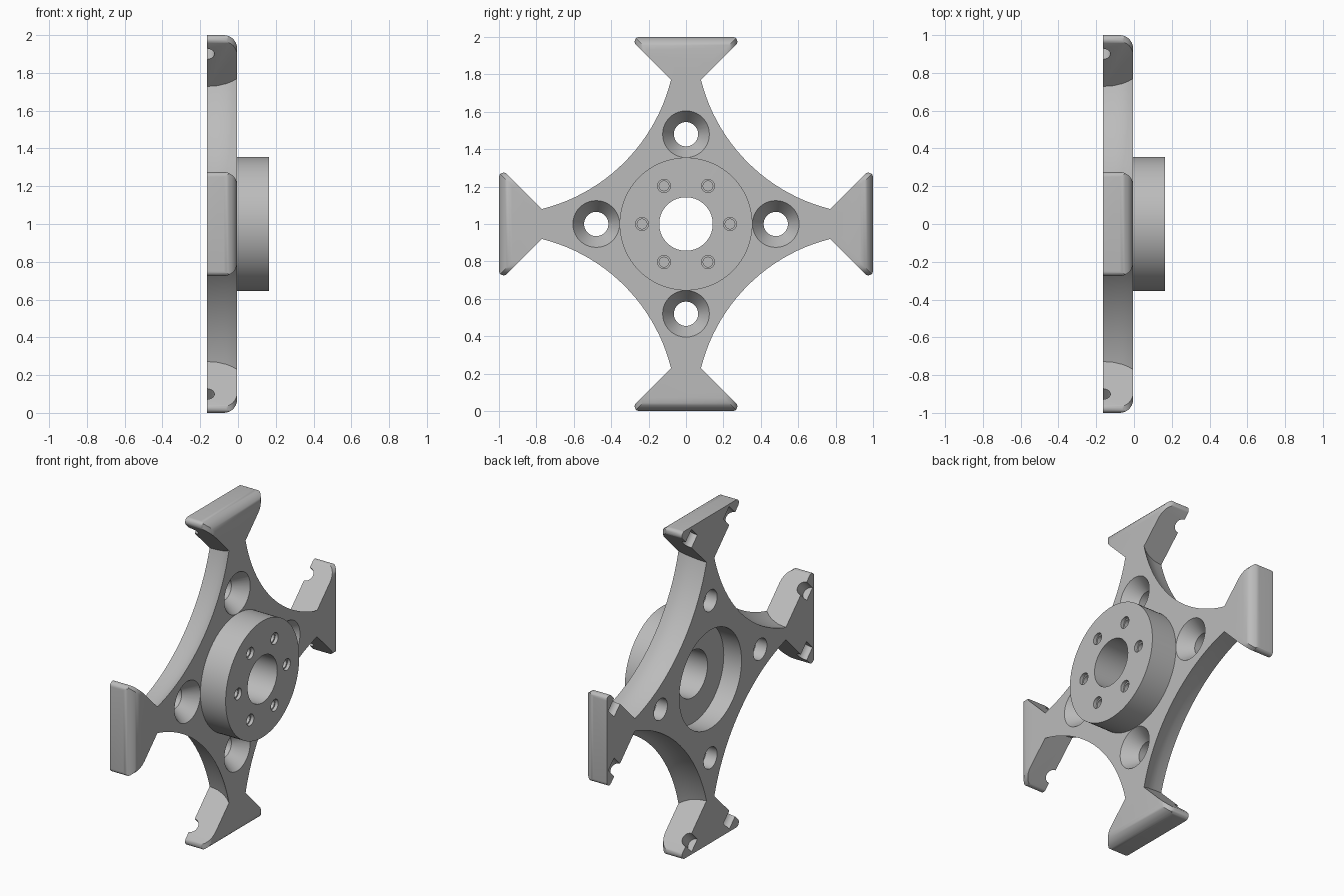
import bpy, bmesh, math
from mathutils import Matrix, Vector

if "Cube" in bpy.data.objects:
    bpy.data.objects.remove(bpy.data.objects["Cube"])

GREY = (0.5, 0.5, 0.5, 1)
mat = bpy.data.materials.new("machined grey")
mat.use_nodes = True
mat.diffuse_color = GREY
mat.node_tree.nodes["Principled BSDF"].inputs["Base Color"].default_value = GREY

BACK, FACE, TIP = -0.165, -0.005, 0.165
CENTRE = Matrix.Translation((0, 0, 1))


def make(name, bm, matrix=Matrix()):
    bm.transform(matrix)
    bmesh.ops.recalc_face_normals(bm, faces=bm.faces)
    mesh = bpy.data.meshes.new(name)
    bm.to_mesh(mesh)
    bm.free()
    mesh.materials.append(mat)
    ob = bpy.data.objects.new(name, mesh)
    bpy.context.collection.objects.link(ob)
    return ob


def lathe(profile, sides=48, ring=False):
    """Turn (x, radius) points around the x axis; ring closes the section."""
    bm = bmesh.new()
    loops = [[bm.verts.new((x, r * math.cos(a), r * math.sin(a)))
              for a in (math.tau * k / sides for k in range(sides))] for x, r in profile]
    pairs = list(zip(loops, loops[1:]))
    if ring:
        pairs.append((loops[-1], loops[0]))
    else:
        bm.faces.new(loops[0])
        bm.faces.new(loops[-1])
    for a, b in pairs:
        for k in range(sides):
            n = (k + 1) % sides
            bm.faces.new((a[k], a[n], b[n], b[k]))
    return bm


def prism(points, x0, x1):
    """Extrude a (y, z) outline along x."""
    bm = bmesh.new()
    face = bm.faces.new([bm.verts.new((x0, y, z)) for y, z in points])
    new = bmesh.ops.extrude_face_region(bm, geom=[face])["geom"]
    bmesh.ops.translate(bm, vec=(x1 - x0, 0, 0),
                        verts=[v for v in new if isinstance(v, bmesh.types.BMVert)])
    return bm


def combine(ob, cutters, operation="DIFFERENCE"):
    for c in cutters:
        m = ob.modifiers.new("cut", "BOOLEAN")
        m.operation, m.solver, m.object = operation, "EXACT", c
    bpy.context.view_layer.update()
    mesh = bpy.data.meshes.new_from_object(
        ob.evaluated_get(bpy.context.evaluated_depsgraph_get()))
    ob.modifiers.clear()
    ob.data = mesh
    for c in cutters:
        bpy.data.objects.remove(c)


def smooth(ob):
    bpy.ops.object.select_all(action="DESELECT")
    ob.select_set(True)
    bpy.context.view_layer.objects.active = ob
    bpy.ops.object.shade_smooth_by_angle(angle=math.radians(30))


def quarter(k):
    return CENTRE @ Matrix.Rotation(k * math.pi / 2, 4, "X")


# Four-armed plate: concave flared sides, hub opening, countersunk bolt holes
L = 0.84
plate = make("plate", prism([(-L, -L), (L, -L), (L, L), (-L, L)], BACK, FACE), CENTRE)
flare = [(BACK - 0.05, 1.0), (BACK, 1.0), (-0.11, 0.995), (-0.06, 0.981),
         (-0.03, 0.966), (FACE, 0.948), (FACE + 0.05, 0.948)]
sink = [(BACK - 0.05, 0.065), (-0.09, 0.065), (FACE, 0.125), (FACE + 0.03, 0.125)]
cutters = [make("opening_cutter", lathe([(-0.3, 0.3), (0.1, 0.3)], 64), CENTRE)]
for k in range(4):
    cutters.append(make("side_cutter", lathe(flare, 128),
                        quarter(k) @ Matrix.Translation((0, 1, 1))))
    cutters.append(make("bolt_cutter", lathe(sink, 40),
                        quarter(k) @ Matrix.Translation((0, 0, 0.48))))
combine(plate, cutters)
smooth(plate)

# Hub: turned ring whose rear face is the floor of the back recess
FLOOR = -0.045
hub = make("hub", lathe([(FLOOR, 0.143), (TIP, 0.143), (TIP, 0.355), (FLOOR, 0.355)],
                        96, ring=True), CENTRE)
screw = [(TIP - 0.12, 0.026), (TIP - 0.02, 0.026), (TIP - 0.02, 0.035), (TIP + 0.02, 0.035)]
combine(hub, [make("screw_cutter", lathe(screw, 24),
                   CENTRE @ Matrix.Rotation(k * math.pi / 3, 4, "X")
                   @ Matrix.Translation((0, 0.235, 0))) for k in range(6)])
smooth(hub)


# Flared feet: dovetail outline, rounded front edges, half-round notches at the back
def foot_outline(r=0.025, neck=0.72, shift=0.69):
    y = 1 - shift - r * (1 + math.sqrt(2))
    half = [(neck - shift, neck)]
    for k in range(9):
        a = math.radians(-45 + 135 * k / 8)
        half.append((y + r * math.cos(a), 1 - r + r * math.sin(a)))
    return half + [(-p, q) for p, q in reversed(half)]


def rounded_block(w=0.275, low=0.6, r=0.07):
    bm = prism([(-w, low), (w, low), (w, 1), (-w, 1)], BACK - 0.05, FACE)
    edges = [e for e in bm.edges if all(v.co.x > FACE - 0.01 for v in e.verts)
             and max(v.co.z for v in e.verts) > 0.9]
    bmesh.ops.bevel(bm, geom=edges, offset=r, segments=8, profile=0.5, affect="EDGES")
    return bm


for k, name in enumerate(("top_foot", "front_foot", "bottom_foot", "back_foot")):
    foot = make(name, prism(foot_outline(), BACK, FACE), quarter(k))
    combine(foot, [make("block", rounded_block(), quarter(k))], "INTERSECT")
    notches = []
    for s in (-1, 1):
        inward = Vector((0, -s, 1)).to_track_quat("X", "Z").to_matrix().to_4x4()
        notches.append(make("notch_cutter", lathe([(-0.05, 0.04), (0.08, 0.04)], 32),
                            quarter(k) @ Matrix.Translation((BACK, s * 0.21, 0.9)) @ inward))
    combine(foot, notches)
    smooth(foot)
